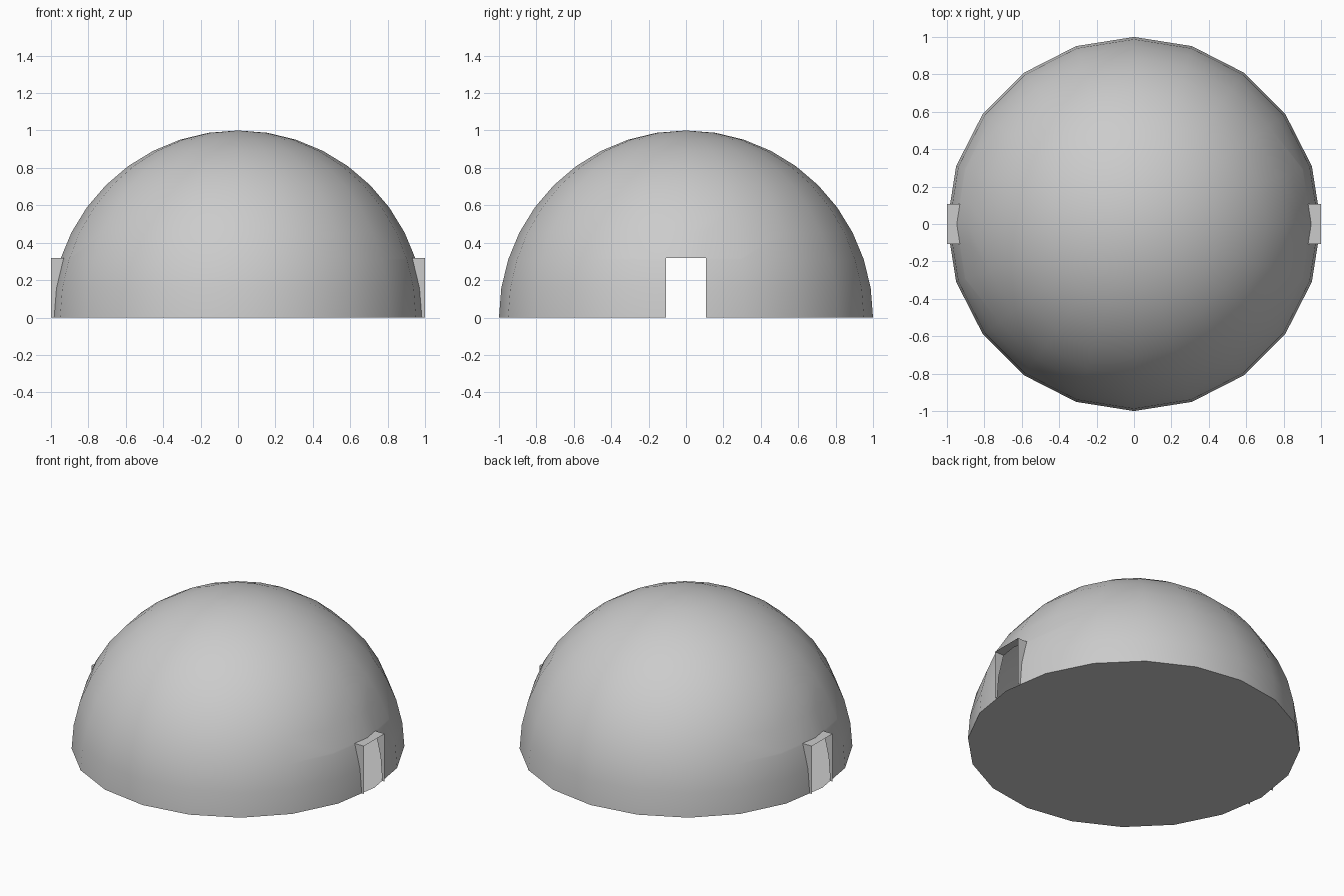
import bpy, bmesh, math
from mathutils import Vector

if "Cube" in bpy.data.objects:
    bpy.data.objects.remove(bpy.data.objects["Cube"])

SIDES, HALF_W, DOOR_H = 20, 0.108, 0.317


def add_object(name, bm):
    mesh = bpy.data.meshes.new(name)
    bm.to_mesh(mesh)
    bm.free()
    ob = bpy.data.objects.new(name, mesh)
    bpy.context.collection.objects.link(ob)
    return ob


# Dome shell: upper half of a 20-sided sphere
bm = bmesh.new()
bmesh.ops.create_uvsphere(bm, u_segments=SIDES, v_segments=20, radius=1)
bmesh.ops.delete(bm, geom=[v for v in bm.verts if v.co.z < -0.01], context='VERTS')


def near_door(f):
    c = f.calc_center_median()
    return abs(c.x) > 0.8 and abs(c.y) < 0.25 and c.z < 0.46


# Doorways at both x ends: score the outline, then remove the faces inside
for co, no in (((0, HALF_W, 0), (0, 1, 0)), ((0, -HALF_W, 0), (0, 1, 0)),
               ((0, 0, DOOR_H), (0, 0, 1))):
    faces = [f for f in bm.faces if near_door(f)]
    geom = faces + list({e for f in faces for e in f.edges}) + list({v for f in faces for v in f.verts})
    bmesh.ops.bisect_plane(bm, geom=geom, plane_co=co, plane_no=no, dist=1e-5)


def in_door(f):
    c = f.calc_center_median()
    return near_door(f) and abs(c.y) < HALF_W and c.z < DOOR_H


bmesh.ops.delete(bm, geom=[f for f in bm.faces if in_door(f)], context='FACES')

# Door hoods: pull the opening's rim straight out to x = +-1
rim = [e for e in bm.edges if e.is_boundary and
       all(abs(v.co.x) > 0.8 and abs(v.co.y) < HALF_W + 1e-3 for v in e.verts)]
ext = bmesh.ops.extrude_edge_only(bm, edges=rim)
for v in ext['geom']:
    if isinstance(v, bmesh.types.BMVert):
        v.co.x = math.copysign(1, v.co.x)
bmesh.ops.recalc_face_normals(bm, faces=bm.faces)
top = max(bm.faces, key=lambda f: f.calc_center_median().z)
if top.normal.z < 0:
    bmesh.ops.reverse_faces(bm, faces=bm.faces)
dome = add_object("dome_shell", bm)
bpy.context.view_layer.objects.active = dome
dome.select_set(True)
bpy.ops.object.shade_smooth_by_angle(angle=math.radians(30))

# Floor disc
bm = bmesh.new()
bmesh.ops.create_circle(bm, cap_ends=True, segments=SIDES, radius=1)
for f in bm.faces:
    if f.normal.z > 0:
        f.normal_flip()
add_object("floor", bm)
